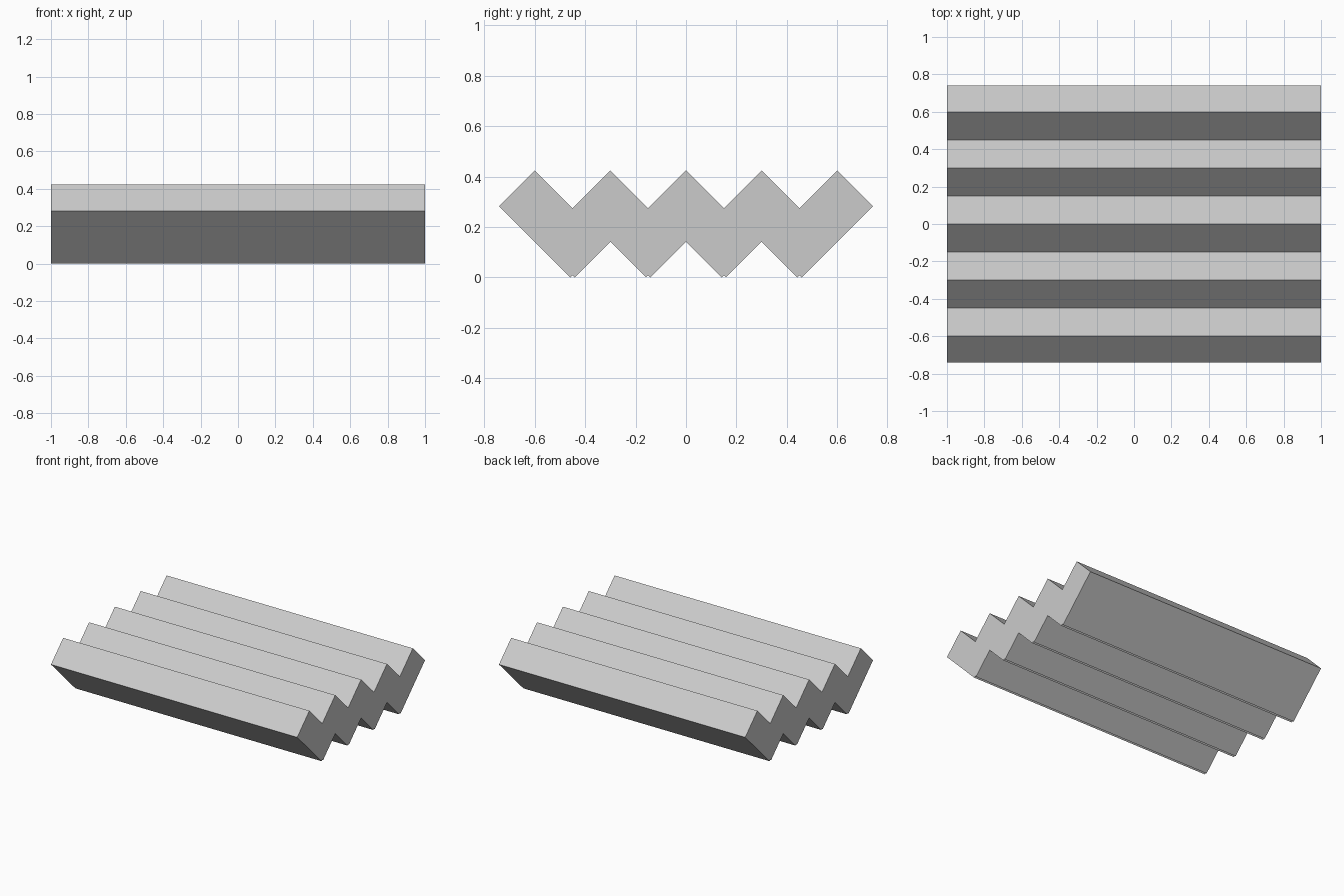
import bpy, bmesh

if "Cube" in bpy.data.objects:
    bpy.data.objects.remove(bpy.data.objects["Cube"])

PITCH = 0.3          # spacing of the ridges along y
D = 0.1414           # plank thickness projected on an axis (0.2 * cos 45)
PEAK = 3 * D         # height of the ridges
TIP = PITCH / 2 - D  # half spacing of the twin tips under each valley

# Upper outline: left end corner, alternating ridges and valleys, right end corner
profile = [(-2 * PITCH - D, 2 * D)]
for i in range(9):
    y = (i - 4) * PITCH / 2
    profile.append((y, PEAK if i % 2 == 0 else PEAK - PITCH / 2))
profile.append((2 * PITCH + D, 2 * D))

# Lower outline, right to left: twin tips with a tiny groove, then an inner ridge
for i in range(4):
    y = (1.5 - i) * PITCH
    profile += [(y + TIP, 0), (y, TIP), (y - TIP, 0)]
    if i < 3:
        profile.append((y - PITCH / 2, D))

# Extrude the zigzag profile along x
bm = bmesh.new()
face = bm.faces.new([bm.verts.new((-1, y, z)) for y, z in profile])
ext = bmesh.ops.extrude_face_region(bm, geom=[face], use_keep_orig=True)
moved = [v for v in ext["geom"] if isinstance(v, bmesh.types.BMVert)]
bmesh.ops.translate(bm, verts=moved, vec=(2, 0, 0))
bmesh.ops.recalc_face_normals(bm, faces=bm.faces)
mesh = bpy.data.meshes.new("zigzag_panel")
bm.to_mesh(mesh)
bm.free()
panel = bpy.data.objects.new("zigzag_panel", mesh)
bpy.context.collection.objects.link(panel)
